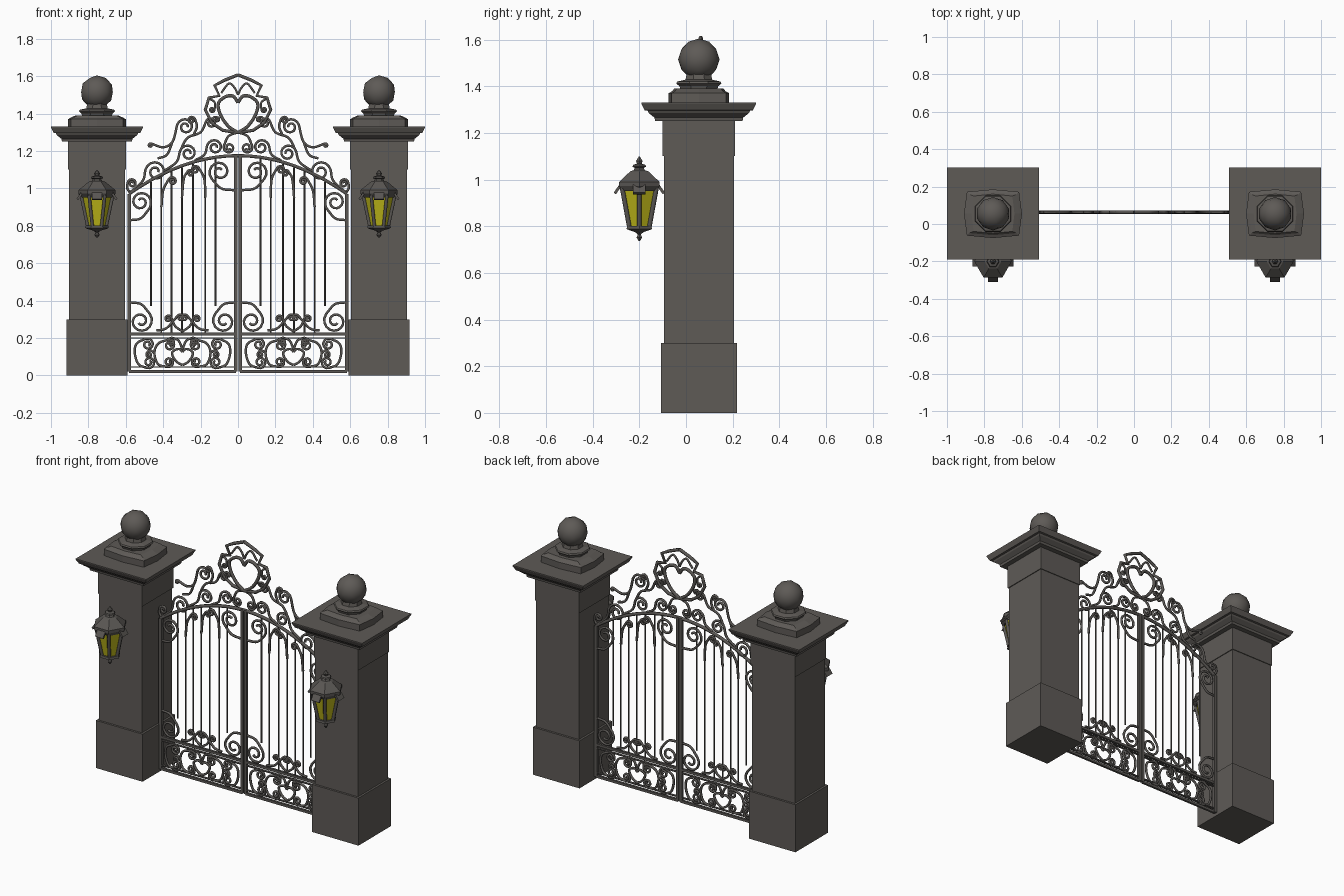
import bpy, bmesh, math
from mathutils import Vector, Matrix

cube = bpy.data.objects.get("Cube")
if cube:
    bpy.data.objects.remove(cube)

PX, PY, GY, LY = 0.754, 0.055, 0.063, -0.2   # pillar x/y, gate y, lantern y
LEAF = 0.297                                 # centre of one gate leaf


def material(name, rgb):
    m = bpy.data.materials.new(name)
    m.use_nodes = True
    m.diffuse_color = (*rgb, 1)
    m.node_tree.nodes["Principled BSDF"].inputs["Base Color"].default_value = (*rgb, 1)
    return m


STONE = material("dark_stone", (0.112, 0.103, 0.094))
IRON = material("dark_iron", (0.1, 0.093, 0.086))
GLASS = material("yellow_glass", (0.52, 0.48, 0.01))


def finish(name, bm, mat, smooth=False):
    bmesh.ops.recalc_face_normals(bm, faces=bm.faces)
    me = bpy.data.meshes.new(name)
    bm.to_mesh(me)
    bm.free()
    me.materials.append(mat)
    for p in me.polygons:
        p.use_smooth = smooth
    ob = bpy.data.objects.new(name, me)
    bpy.context.collection.objects.link(ob)
    return ob


def ngon(n, turn=0.0):
    return [(math.cos(turn + i * math.tau / n), math.sin(turn + i * math.tau / n)) for i in range(n)]


SQUARE = [(-1, -1), (1, -1), (1, 1), (-1, 1)]
BULGED = [(-.9, -.9), (0, -1), (.9, -.9), (1, 0), (.9, .9), (0, 1), (-.9, .9), (-1, 0)]


def loft(name, shape, profile, mat, x, y):
    """Stack scaled copies of a cross-section: profile holds (z, x scale[, y scale])."""
    bm = bmesh.new()
    rings = [[bm.verts.new((x + px * p[1], y + py * p[-1], p[0])) for px, py in shape] for p in profile]
    n = len(shape)
    for a, b in zip(rings, rings[1:]):
        for i in range(n):
            bm.faces.new((a[i], a[(i + 1) % n], b[(i + 1) % n], b[i]))
    bm.faces.new(rings[0])
    bm.faces.new(rings[-1])
    return finish(name, bm, mat)


def box(name, centre, size, mat):
    bm = bmesh.new()
    bmesh.ops.create_cube(bm, size=1, matrix=Matrix.Translation(centre) @ Matrix.Diagonal((*size, 1)))
    return finish(name, bm, mat)


def tubes(name, paths, radius, mat=IRON):
    """Sweep a small round section along 3D polylines and join as one mesh."""
    cu = bpy.data.curves.new(name, "CURVE")
    cu.dimensions = "3D"
    cu.bevel_depth = radius
    cu.bevel_resolution = 1
    cu.use_fill_caps = True
    for pts in paths:
        s = cu.splines.new("POLY")
        s.points.add(len(pts) - 1)
        for q, p in zip(s.points, pts):
            q.co = (*p, 1)
    ob = bpy.data.objects.new(name, cu)
    bpy.context.collection.objects.link(ob)
    bpy.ops.object.select_all(action="DESELECT")
    ob.select_set(True)
    bpy.context.view_layer.objects.active = ob
    bpy.ops.object.convert(target="MESH")
    ob = bpy.context.view_layer.objects.active
    ob.data.materials.clear()
    ob.data.materials.append(mat)


def smooth_line(pts, steps=6):
    """Catmull-Rom through 2D points."""
    p = [Vector(q) for q in pts]
    p = [2 * p[0] - p[1]] + p + [2 * p[-1] - p[-2]]
    out = []
    for a, b, c, d in zip(p, p[1:], p[2:], p[3:]):
        for i in range(steps):
            t = i / steps
            out.append(.5 * (2 * b + (c - a) * t + (2 * a - 5 * b + 4 * c - d) * t * t
                             + (3 * b - a - 3 * c + d) * t ** 3))
    return out + [p[-2]]


def curl(line, r, turns=1.5):
    """Continue a line into a shrinking spiral; positive r curls to the left."""
    if not r:
        return line
    t = (line[-1] - line[-2]).normalized()
    c = line[-1] + Vector((-t.y, t.x)) * r
    arm, sign, n = line[-1] - c, math.copysign(1, r), 22
    spiral = []
    for i in range(1, n + 1):
        f = i / n
        a = sign * f * turns * math.tau
        v = Vector((arm.x * math.cos(a) - arm.y * math.sin(a), arm.x * math.sin(a) + arm.y * math.cos(a)))
        spiral.append(c + v * (1 - .75 * f))
    return line + spiral


def scroll(pts, end=0, start=0):
    line = curl(smooth_line(pts), end)
    return curl(line[::-1], start) if start else line


def both_leaves(lines):
    return [[(s * p[0], GY, p[1]) for p in ln] for ln in lines for s in (-1, 1)]


def both_halves(lines):
    """Mirror inside one leaf about the leaf centre."""
    return [[(LEAF + s * p[0], p[1]) for p in ln] for ln in lines for s in (-1, 1)]


def arch(x):
    return 1.175 - .205 * (x / .583) ** 2


# Stone pillars with base, shaft, frieze, cap, plinth and ball
for side, s in (("right", -1), ("left", 1)):
    x = s * PX
    loft(side + "_pillar_base", SQUARE, [(0, .163), (.3, .163)], STONE, x, PY)
    loft(side + "_pillar_shaft", SQUARE, [(.3, .15), (1.1, .15)], STONE, x, PY)
    loft(side + "_pillar_frieze", SQUARE, [(1.1, .155), (1.26, .155)], STONE, x, PY)
    loft(side + "_pillar_cap", SQUARE, [(1.25, .187), (1.265, .19), (1.285, .215), (1.295, .22),
                                        (1.297, .232), (1.325, .246), (1.33, .246)], STONE, x, PY)
    loft(side + "_plinth", BULGED, [(1.33, .155, .13), (1.37, .155, .13), (1.378, .14, .115),
                                    (1.39, .115, .105)], STONE, x, PY)
    loft(side + "_ball_neck", ngon(8, math.pi / 8), [(1.385, .085), (1.4, .09), (1.412, .105), (1.42, .1),
                                                     (1.428, .062), (1.46, .055)], STONE, x, PY)
    bm = bmesh.new()
    bmesh.ops.create_icosphere(bm, subdivisions=2, radius=.089, matrix=Matrix.Translation((x, PY, 1.515)))
    finish(side + "_ball", bm, STONE, True)

    # Hexagonal lantern
    HEX = ngon(6)
    loft(side + "_lantern_glass", HEX, [(.795, .045), (.965, .08)], GLASS, x, LY)
    loft(side + "_lantern_foot", HEX, [(.737, .004), (.752, .014), (.765, .007), (.775, .022),
                                       (.783, .05), (.788, .063), (.802, .06)], IRON, x, LY)
    loft(side + "_lantern_roof", HEX, [(.95, .084), (.972, .1), (.99, .1), (1.035, .045), (1.04, .028),
                                       (1.05, .022), (1.055, .034), (1.063, .03), (1.068, .012),
                                       (1.08, .016), (1.098, .003)], IRON, x, LY)
    tubes(side + "_lantern_frame", [[(x + a * .049, LY + b * .049, .795), (x + a * .085, LY + b * .085, .965)]
                                    for a, b in HEX], .01)
    bm = bmesh.new()
    for k in range(4):
        m = (Matrix.Translation((x, LY, .965)) @ Matrix.Rotation(k * math.pi / 2, 4, "Z")
             @ Matrix.Translation((.088, 0, 0)) @ Matrix.Rotation(math.radians(55), 4, "Y")
             @ Matrix.Diagonal((.06, .055, .012, 1)))
        bmesh.ops.create_cube(bm, size=1, matrix=m)
    finish(side + "_lantern_eaves", bm, IRON)

    # Gate leaf frame
    box(side + "_outer_stile", (s * .582, GY, .495), (.02, .018, .95), IRON)
    box(side + "_inner_stile", (s * .012, GY, .6), (.018, .018, 1.16), IRON)
    for name, z, t in (("bottom_rail", .022, .016), ("middle_rail", .222, .016),
                       ("lower_trim", .045, .006), ("upper_trim", .2, .006)):
        box(side + "_" + name, (s * LEAF, GY, z), (.57, .014, t), IRON)

tubes("arched_top_rails", both_leaves([[(i * .0583, arch(i * .0583)) for i in range(11)]]), .01)

# Upright bars
bars = [.12, .175, .24, .30, .355, .41, .465]
tubes("upright_bars", both_leaves([[(x, .23 if .15 < x < .44 else .37), (x, arch(x) - .01)]
                                   for x in bars]), .0048)

# Bottom panel: heart and C scrolls
HEART = [(0, .82), (.25, 1), (.65, .98), (1, .8), (.9, .5), (.5, .18), (0, 0)]
panel = [
    scroll([(x * .055, .055 + z * .085) for x, z in HEART]),
    scroll([(.08, .19), (.13, .17), (.15, .12), (.13, .06), (.08, .045)], -.027, .03),
    scroll([(.2, .195), (.245, .17), (.255, .12), (.235, .06), (.19, .04)], -.032, .032),
    scroll([(0, .14), (.02, .185), (.05, .2)], -.022),
    scroll([(.15, .12), (.175, .135), (.19, .12)], -.015),
]
tubes("bottom_panel_scrolls", both_leaves(both_halves(panel)), .0075)

# Large corner scrolls of each leaf
corners = both_halves([
    scroll([(.275, .39), (.22, .38), (.175, .33)], .062),
    scroll([(.14, .24), (.09, .25), (.05, .29), (.025, .32)], .018),
    scroll([(0, .235), (.04, .265), (.06, .31)], -.018),
])
corners += [
    scroll([(.575, .83), (.52, .84), (.475, .89)], -.058),
    scroll([(.02, .99), (.09, 1.0), (.14, 1.05)], .058),
    scroll([(.175, .95), (.18, 1.05), (.21, 1.11)], -.022),
    scroll([(.41, .9), (.4, .99), (.37, 1.05)], .022),
    scroll([(.30, .95), (.29, 1.05), (.27, 1.09)], .018),
]
tubes("leaf_scrolls", both_leaves(corners), .0075)

# Crest above the arch
crest = [
    scroll([(.57, .97), (.592, 1.0), (.59, 1.03)], .024),
    scroll([(.575, .98), (.51, 1.04), (.495, 1.1)], .056),
    scroll([(.465, 1.24), (.4, 1.22), (.35, 1.25), (.325, 1.34)], .045, -.01),
    scroll([(.43, 1.16), (.38, 1.18), (.35, 1.25)]),
    scroll([(.40, 1.09), (.33, 1.14), (.31, 1.2)], .045),
    scroll([(.31, 1.2), (.27, 1.27), (.2, 1.3), (.17, 1.36)], .028),
    scroll([(.23, 1.15), (.18, 1.18), (.165, 1.23)], .042),
    scroll([(.24, 1.28), (.22, 1.33), (.23, 1.37)], -.02),
    scroll([(0, 1.3), (.05, 1.28), (.075, 1.23)], -.03),
]
tubes("crest_scrolls", both_leaves(crest), .0075)

# Heart cartouche and crown
cartouche = [
    scroll([(x * .105, 1.298 + z * .195) for x, z in HEART]),
    [(0, 1.607), (.075, 1.577), (.125, 1.55), (.1, 1.495), (.155, 1.485), (.175, 1.42),
     (.14, 1.35), (.08, 1.31), (0, 1.298)],
]
tubes("heart_cartouche", both_leaves(cartouche), .01)
tubes("crown_scrolls", both_leaves([
    scroll([(0, 1.5), (.02, 1.54), (.05, 1.56), (.09, 1.51)]),
    scroll([(.155, 1.48), (.125, 1.46), (.125, 1.42)], .014),
    scroll([(.14, 1.35), (.13, 1.38), (.11, 1.38)], .012),
]), .0065)
